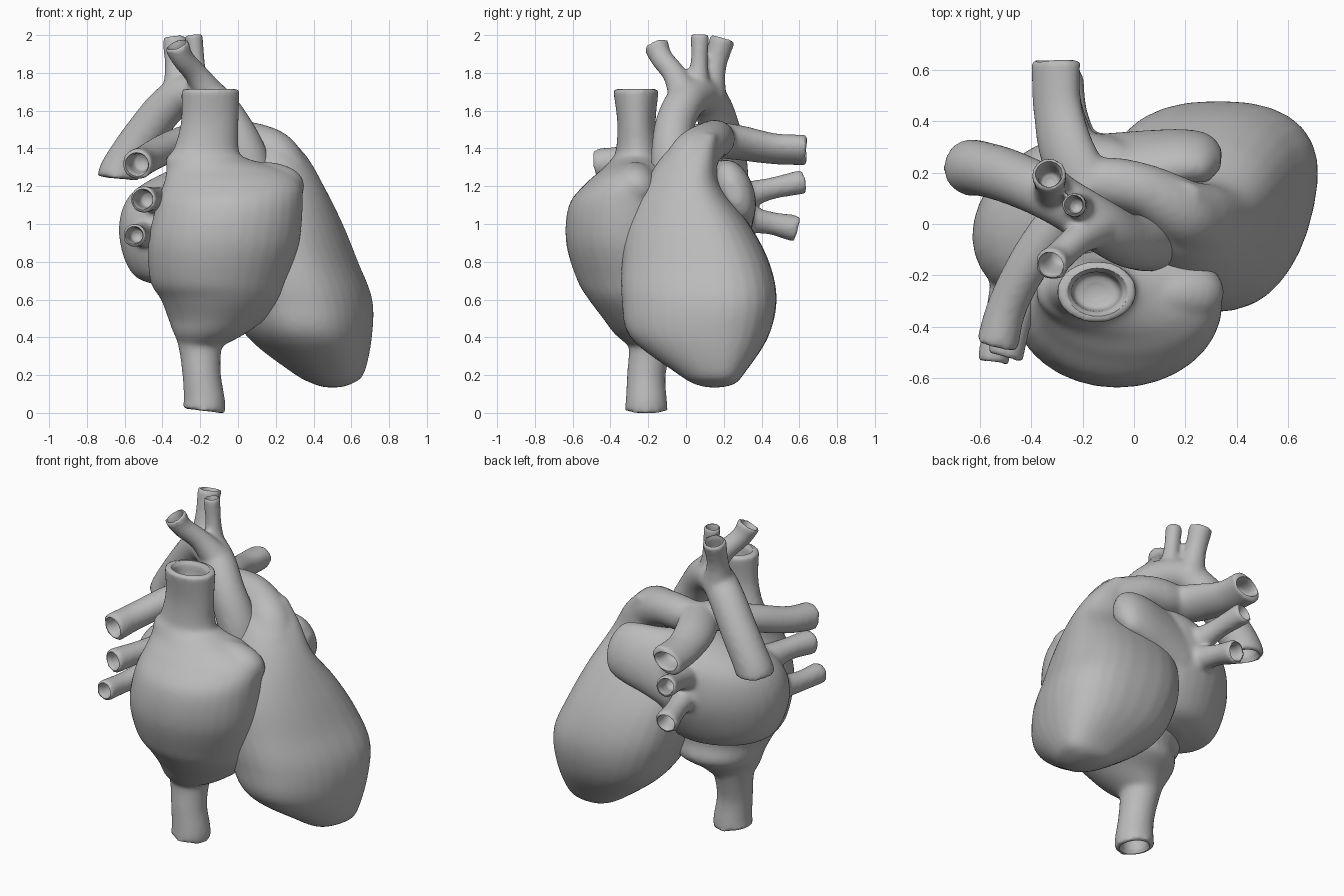
import bpy, bmesh, math
from mathutils import Vector, Quaternion

cube = bpy.data.objects.get("Cube")
if cube:
    bpy.data.objects.remove(cube, do_unlink=True)

grey = bpy.data.materials.new("soft_grey")
grey.use_nodes = True
tone = (0.5, 0.5, 0.5, 1)
grey.diffuse_color = tone
grey.node_tree.nodes["Principled BSDF"].inputs["Base Color"].default_value = tone

SIDES = 32


def spline(points, steps=6):
    """Catmull-Rom interpolation of position and radii together."""
    pts = [Vector(p) for p in points]
    pts = [pts[0] * 2 - pts[1]] + pts + [pts[-1] * 2 - pts[-2]]
    out = []
    for a, b, c, d in zip(pts, pts[1:], pts[2:], pts[3:]):
        for i in range(steps):
            t = i / steps
            out.append(0.5 * (2 * b + (c - a) * t + (2 * a - 5 * b + 4 * c - d) * t ** 2
                              + (3 * b - a - 3 * c + d) * t ** 3))
    return out + [pts[-2]]


def power(v, e):
    return math.copysign(abs(v) ** e, v)


def loft(bm, points, flat=False, shear=0.0, taper=0.0, square=1.0):
    """Closed skin through rings (x, y, z, rx[, ry]), level or square to the path."""
    rings = spline([tuple(p) if len(p) == 5 else (*p, p[3]) for p in points])
    centres = [Vector(r[:3]) for r in rings]
    q, last = Quaternion(), Vector((0, 0, 1))
    new, loops = [], []
    for i, ring in enumerate(rings):
        if not flat:
            tangent = (centres[min(i + 1, len(rings) - 1)] - centres[max(i - 1, 0)]).normalized()
            q = last.rotation_difference(tangent) @ q
            last = tangent
        loop = []
        for k in range(SIDES):
            a = math.tau * k / SIDES
            c, s = power(math.cos(a), square), power(math.sin(a), square)
            x, y = max(ring[3], 0.01) * c * (1 + taper * s), max(ring[4], 0.01) * s
            loop.append(bm.verts.new(centres[i] + q @ Vector((x + shear * y, y, 0))))
        loops.append(loop)
    new.append(bm.faces.new(loops[0][::-1]))
    new.append(bm.faces.new(loops[-1]))
    for lo, hi in zip(loops, loops[1:]):
        for k in range(SIDES):
            j = (k + 1) % SIDES
            new.append(bm.faces.new((lo[k], lo[j], hi[j], hi[k])))
    bmesh.ops.recalc_face_normals(bm, faces=new)


def opening(bm, points):
    """Round-bottomed cup with a flared mouth, for hollowing the last end of a vessel."""
    end, before = Vector(points[-1][:3]), Vector(points[-2][:3])
    d = (end - before).normalized()
    rx, ry = points[-1][3], points[-1][-1]
    rings = [(-0.12, 0.2), (-0.1, 0.55), (-0.035, 0.64), (-0.015, 0.7), (0.03, 0.92)]
    loft(bm, [(*(end + d * s), rx * f, ry * f) for s, f in rings])


def to_object(name, bm):
    mesh = bpy.data.meshes.new(name)
    bm.to_mesh(mesh)
    bm.free()
    mesh.materials.append(grey)
    ob = bpy.data.objects.new(name, mesh)
    bpy.context.collection.objects.link(ob)
    return ob


def organ(name, bodies, vessels, open_bodies=()):
    """Fuse bodies and open vessels into one soft skin, then hollow the open ends."""
    skin, cups = bmesh.new(), bmesh.new()
    for points, shape in bodies:
        loft(skin, points, **shape)
    for points in vessels:
        loft(skin, points)
    for points in [*vessels, *open_bodies]:
        opening(cups, points)
    ob = to_object(name, skin)
    cutter = to_object(name + "_cutter", cups)
    cutter.hide_render = True
    bpy.context.view_layer.objects.active = ob
    ob.select_set(True)
    fuse = ob.modifiers.new("fuse", 'REMESH')
    fuse.mode, fuse.voxel_size = 'VOXEL', 0.014
    soft = ob.modifiers.new("soften", 'SMOOTH')
    soft.factor, soft.iterations = 0.5, 9
    cut = ob.modifiers.new("hollow", 'BOOLEAN')
    cut.operation, cut.object, cut.solver = 'DIFFERENCE', cutter, 'EXACT'
    for m in ("fuse", "soften", "hollow"):
        bpy.ops.object.modifier_apply(modifier=m)
    bpy.data.objects.remove(cutter, do_unlink=True)
    ob.data.materials.clear()
    ob.data.materials.append(grey)
    bpy.ops.object.shade_smooth_by_angle(angle=math.radians(60))
    ob.select_set(False)


# Front chamber with the upper and lower great veins
front_body = [(-.19, -.19, .36, .12, .12), (-.15, -.2, .42, .19, .18), (-.11, -.18, .5, .26, .26),
              (-.09, -.22, .6, .318, .295), (-.1, -.25, .7, .365, .325), (-.075, -.31, .9, .4, .325),
              (-.045, -.32, 1.1, .388, .3), (-.03, -.3, 1.22, .362, .225), (-.065, -.275, 1.29, .315, .17),
              (-.17, -.26, 1.35, .21, .13), (-.168, -.255, 1.4, .172, .115),
              (-.15, -.262, 1.54, .153, .102), (-.145, -.265, 1.715, .155, .122)]
lower_vein = [(-.2, -.18, .5, .16), (-.2, -.19, .35, .115), (-.192, -.21, .2, .102),
              (-.178, -.21, .06, .11), (-.182, -.21, .01, .114)]
left_shoulder = [(0, -.28, 1.18, .13, .12), (.12, -.27, 1.2, .13, .12), (.22, -.27, 1.19, .125, .12),
                 (.29, -.28, 1.17, .1, .1), (.33, -.29, 1.15, .04, .04)]
organ("front_chamber", [(front_body, {"flat": True}), (left_shoulder, {})], [lower_vein], [front_body])

# Main chamber with the lung artery, which forks to the back and to the right
main_body = [(.5, .15, .135, .04, .04), (.5, .15, .155, .1, .11), (.48, .13, .21, .18, .18),
             (.38, .07, .4, .315, .365), (.33, .07, .6, .365, .41), (.265, .05, .8, .355, .39),
             (.21, .01, 1, .33, .325), (.2, -.02, 1.2, .245, .205), (.18, .02, 1.36, .175, .145),
             (.12, .09, 1.48, .12, .085)]
trunk = [(.24, .0, 1.25, .15), (.18, .05, 1.37, .13), (.04, .13, 1.44, .105),
         (-.1, .16, 1.45, .1), (-.22, .16, 1.45, .08)]
rear_branch = [(-.18, .12, 1.45, .12, .09), (-.26, .28, 1.43, .115, .083),
               (-.298, .45, 1.4, .102, .074), (-.305, .58, 1.393, .102, .072), (-.305, .64, 1.391, .105, .074)]
right_branch = [(-.14, .17, 1.445, .09), (-.26, .05, 1.44, .088), (-.39, -.12, 1.395, .082),
                (-.49, -.31, 1.34, .078), (-.535, -.475, 1.315, .083)]
organ("main_chamber", [(main_body, {"flat": True, "taper": .24, "square": .84}), (trunk, {})],
      [rear_branch, right_branch])

# Rear chamber with its side lobe and four lung veins
rear_body = [(-.2, 0, .66, .15, .12), (-.25, .0, .73, .3, .24), (-.24, .01, .95, .385, .335),
             (-.22, .04, 1.15, .35, .31), (-.15, .1, 1.28, .22, .2), (-.1, .12, 1.35, .06, .06)]
side_lobe = [(-.1, .2, 1.12, .18), (.06, .24, 1.15, .155, .145), (.2, .26, 1.17, .14, .125),
             (.29, .255, 1.17, .11, .105), (.34, .25, 1.17, .05, .045)]
veins = [
    [(-.38, -.1, 1.1, .1), (-.45, -.33, 1.13, .066), (-.505, -.52, 1.13, .073)],
    [(-.45, -.1, .96, .09), (-.52, -.35, .94, .06), (-.55, -.54, .94, .063)],
    [(-.2, .22, 1.12, .1), (-.25, .42, 1.18, .06), (-.295, .625, 1.225, .065)],
    [(-.2, .22, 1.04, .1), (-.24, .42, 1.01, .062), (-.27, .585, .975, .072)],
]
organ("rear_chamber", [(rear_body, {"flat": True, "shear": .2}), (side_lobe, {"shear": .6})], veins)

# Arched main artery with three upward branches
arch = [(.09, -.06, 1.15, .12), (.045, -.07, 1.35, .115), (-.035, -.06, 1.52, .105), (-.14, 0, 1.65, .103),
        (-.27, .08, 1.69, .1), (-.38, .14, 1.62, .103), (-.5, .19, 1.47, .106),
        (-.59, .215, 1.34, .107), (-.628, .22, 1.27, .11), (-.633, .22, 1.24, .112)]
branches = [
    [(-.13, 0, 1.66, .09), (-.22, -.06, 1.79, .063), (-.295, -.13, 1.88, .06), (-.325, -.16, 1.95, .069)],
    [(-.21, .06, 1.7, .07), (-.22, .07, 1.85, .046), (-.235, .075, 2.005, .05)],
    [(-.31, .12, 1.68, .095), (-.325, .15, 1.83, .063), (-.332, .195, 1.985, .069)],
]
organ("arched_artery", [], [arch, *branches])
